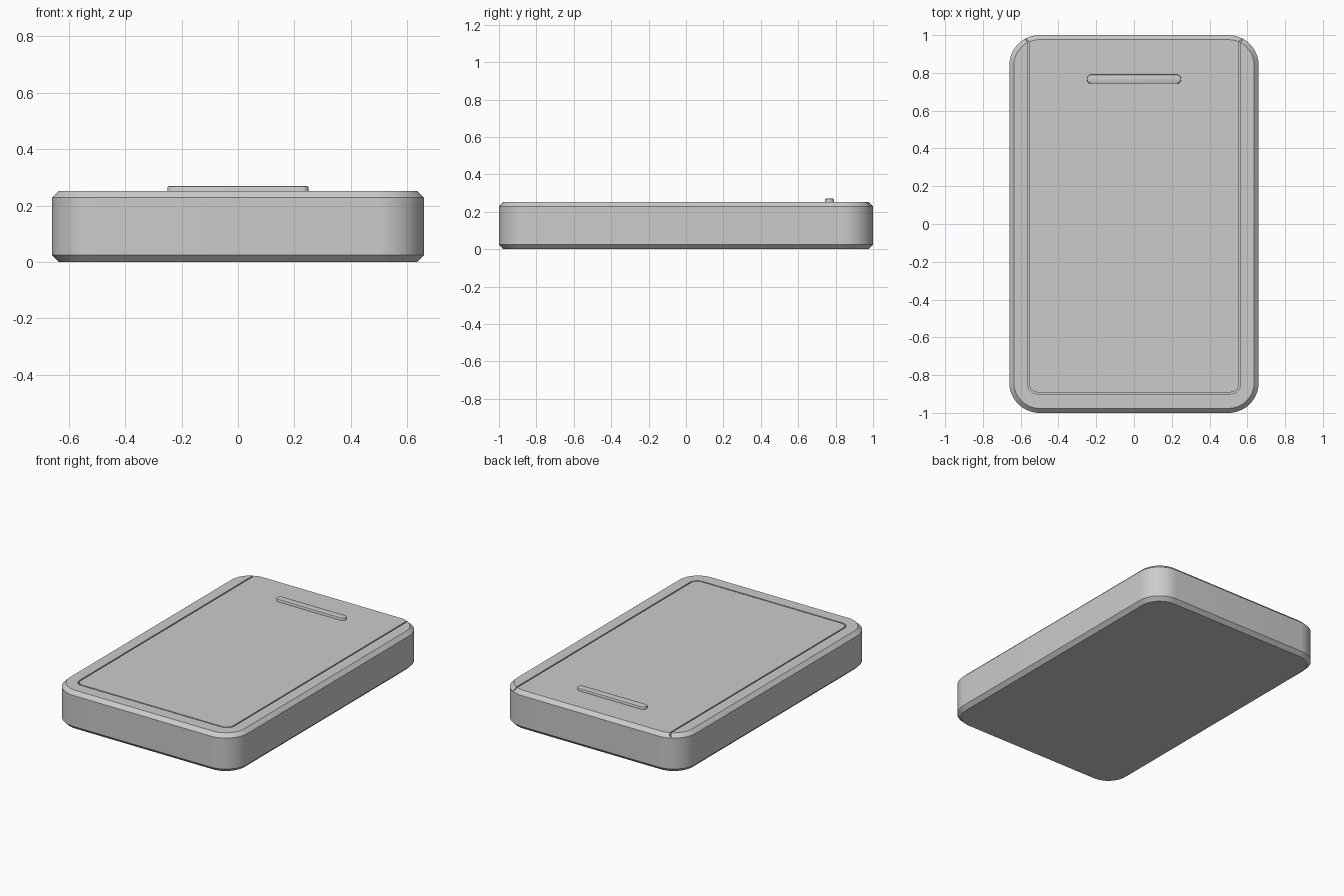
import bpy, bmesh, math
from mathutils import Vector

if "Cube" in bpy.data.objects:
    bpy.data.objects.remove(bpy.data.objects["Cube"])


def rounded_rect(w, d, r, seg):
    """Outline points of a rounded rectangle with half sizes w, d."""
    pts = []
    for i, (sx, sy) in enumerate([(1, 1), (-1, 1), (-1, -1), (1, -1)]):
        for k in range(seg + 1):
            a = math.pi / 2 * (i + k / seg)
            pts.append((sx * (w - r) + r * math.cos(a), sy * (d - r) + r * math.sin(a)))
    return pts


def loft(name, rings):
    """Skin a stack of (outline, z) rings and cap both ends."""
    bm = bmesh.new()
    loops = [[bm.verts.new((x, y, z)) for x, y in pts] for pts, z in rings]
    for a, b in zip(loops, loops[1:]):
        n = len(a)
        for i in range(n):
            j = (i + 1) % n
            bm.faces.new((a[i], a[j], b[j], b[i]))
    bm.faces.new(loops[0][::-1])
    bm.faces.new(loops[-1])
    bmesh.ops.remove_doubles(bm, verts=bm.verts, dist=1e-5)
    bmesh.ops.recalc_face_normals(bm, faces=bm.faces)
    me = bpy.data.meshes.new(name)
    bm.to_mesh(me)
    bm.free()
    ob = bpy.data.objects.new(name, me)
    bpy.context.collection.objects.link(ob)
    return ob


def ribbon(path, half):
    """Closed outline running along both sides of an open path."""
    p = [Vector(q) for q in path]
    left, right = [], []
    for i, q in enumerate(p):
        d = (p[min(i + 1, len(p) - 1)] - p[max(i - 1, 0)]).normalized()
        n = Vector((-d.y, d.x)) * half
        left.append(q + n)
        right.append(q - n)
    return [tuple(v) for v in left + right[::-1]]


def smooth(ob, angle=30):
    bpy.ops.object.select_all(action='DESELECT')
    bpy.context.view_layer.objects.active = ob
    ob.select_set(True)
    bpy.ops.object.shade_smooth_by_angle(angle=math.radians(angle))


# Chamfered slab body
def body_ring(inset):
    return rounded_rect(0.66 - inset, 1.0 - inset, 0.16 - inset, 16)


body = loft("drive_body", [(body_ring(0.024), 0), (body_ring(0), 0.024),
                           (body_ring(0), 0.228), (body_ring(0.024), 0.252)])

# U-shaped panel groove, open at the back corners
r, seg = 0.05, 8
side = [(0.61, 1.0), (0.565, 0.972), (0.56, 0.96)]
for k in range(seg + 1):
    a = -math.pi / 2 * k / seg
    side.append((0.51 + r * math.cos(a), -0.845 + r * math.sin(a)))
path = side + [(-x, y) for x, y in reversed(side)]
outline = ribbon(path, 0.004)
cutter = loft("groove_cutter", [(outline, 0.232), (outline, 0.3)])
cutter.hide_render = True
cutter.hide_viewport = False

groove = body.modifiers.new("groove", 'BOOLEAN')
groove.object = cutter
groove.operation = 'DIFFERENCE'
groove.solver = 'EXACT'
bpy.context.view_layer.objects.active = body
bpy.ops.object.modifier_apply(modifier="groove")
bpy.data.objects.remove(cutter)
smooth(body)


# Raised indicator bar near the back edge
def bar_ring(inset):
    pts = rounded_rect(0.25 - inset, 0.024 - inset, 0.0239 - inset, 8)
    return [(x, y + 0.767) for x, y in pts]


bar = loft("indicator_bar", [(bar_ring(0), 0.245), (bar_ring(0), 0.264),
                             (bar_ring(0.002), 0.268), (bar_ring(0.007), 0.27)])
smooth(bar)
